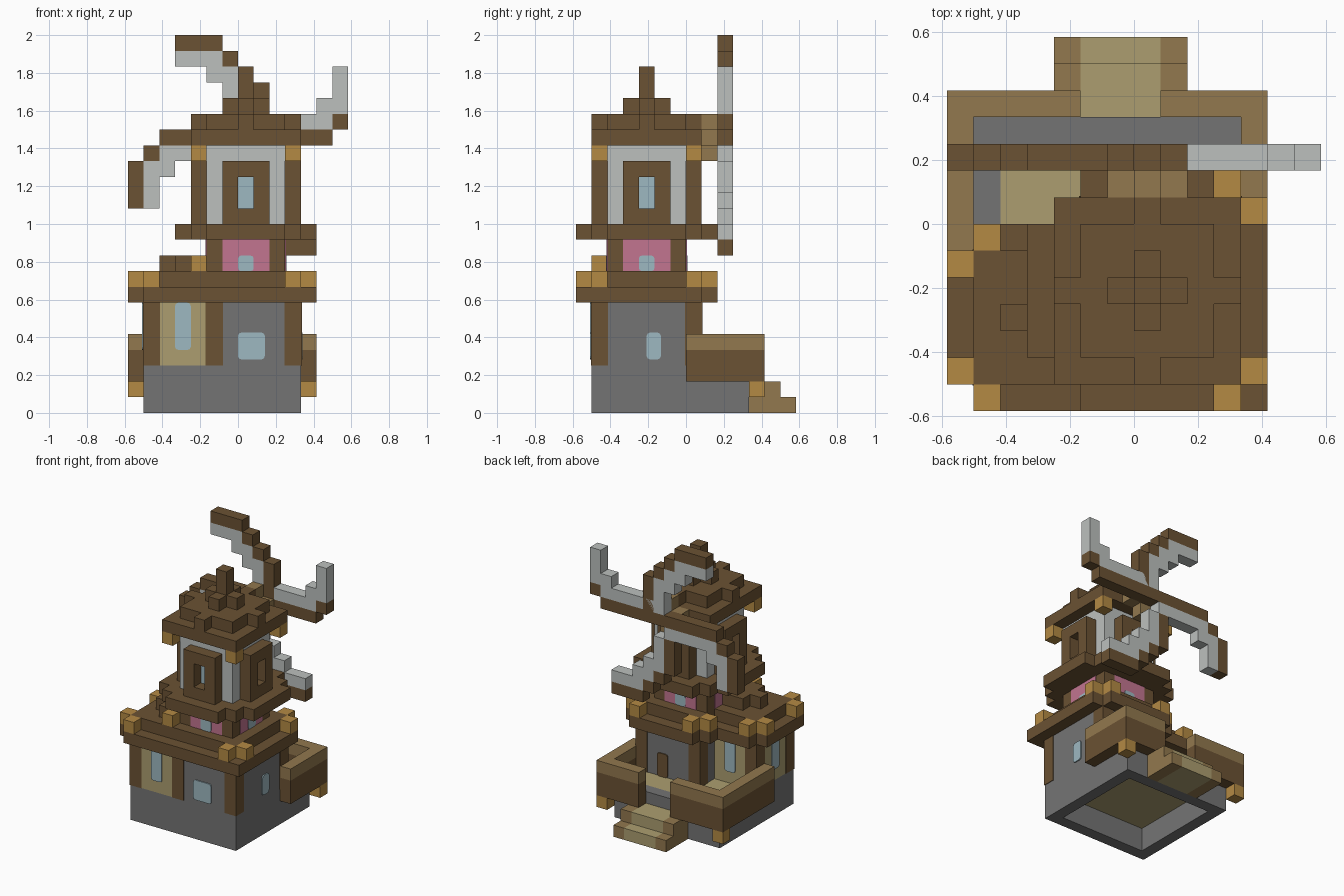
import bpy
import bmesh
from mathutils import Vector

if "Cube" in bpy.data.objects:
    bpy.data.objects.remove(bpy.data.objects["Cube"])

UNIT = 1 / 12  # everything is laid out in whole blocks


def linear(value):
    value /= 255
    return value / 12.92 if value < 0.04 else ((value + 0.055) / 1.055) ** 2.4


def material(name, red, green, blue):
    mat = bpy.data.materials.new(name)
    mat.use_nodes = True
    color = (linear(red), linear(green), linear(blue), 1)
    mat.diffuse_color = color
    mat.node_tree.nodes["Principled BSDF"].inputs["Base Color"].default_value = color
    return mat


brown = material("dark wood", 107, 82, 51)
tan = material("tan wood", 146, 120, 78)
gold = material("golden wood", 180, 138, 68)
khaki = material("pale planks", 172, 158, 112)
stone = material("grey stone", 116, 116, 116)
cloth = material("light grey", 188, 192, 190)
pink = material("pink plaster", 194, 117, 144)
glass = material("pale blue glass", 158, 184, 193)


def part(name, mat, boxes, chamfer_axis=None):
    """Join boxes (low corner, high corner) in one object."""
    bm = bmesh.new()
    for low, high in boxes:
        low, high = Vector(low), Vector(high)
        verts = bmesh.ops.create_cube(bm, size=1)["verts"]
        for v in verts:
            v.co = [UNIT * (a + (b - a) * (c + 0.5)) for a, b, c in zip(low, high, v.co)]
    if chamfer_axis is not None:
        edges = [e for e in bm.edges
                 if abs((e.verts[0].co - e.verts[1].co).normalized()[chamfer_axis]) > 0.9]
        bmesh.ops.bevel(bm, geom=edges, offset=UNIT * 0.2, segments=2, profile=0.5,
                        affect='EDGES')
    mesh = bpy.data.meshes.new(name)
    bm.to_mesh(mesh)
    bm.free()
    mesh.materials.append(mat)
    obj = bpy.data.objects.new(name, mesh)
    bpy.context.scene.collection.objects.link(obj)
    return obj


def plate(name, mat, axis, side, plane, start, end, bottom, top, thick=0.09, chamfer=True):
    """Thin panel on a wall: axis is the wall normal, side its sign."""
    near, far = sorted((plane, plane + side * thick))
    if axis == 0:
        box = ((near, start, bottom), (far, end, top))
    else:
        box = ((start, near, bottom), (end, far, top))
    part(name, mat, [box], axis if chamfer else None)


def cell(x, y, z, height=1):
    return (x, y, z), (x + 1, y + 1, z + height)


def four_ways(boxes):
    """Repeat boxes by quarter turns about the tower axis."""
    result = []
    for low, high in boxes:
        for turn in range(4):
            result.append((low, high))
            low, high = ((-high[1] - 2, low[0] - 3, low[2]),
                         (-low[1] - 2, high[0] - 3, high[2]))
    return result


# Stone base, open underneath, with a plank floor
part("stone_base", stone, [
    ((-6, -6, 0), (4, -5, 3)), ((-6, 3, 0), (4, 4, 3)),
    ((-6, -5, 0), (-5, 3, 3)), ((3, -5, 0), (4, 3, 3))])
part("deck_floor", khaki, [((-5, -5, 2), (3, 3, 3))])

# Steps at the back with tan sides
part("step_treads", khaki, [((-2, 4, 0), (1, 7, 1)), ((-2, 4, 1), (1, 6, 2))])
for name, x in (("right", -3), ("left", 1)):
    part("step_side_" + name, tan, [((x, 4, 0), (x + 1, 7, 1)), ((x, 4, 1), (x + 1, 6, 2))])

# Balcony railing
rail_plan = [(-7, -2, -6, 5), (-6, 4, -2, 5), (1, 4, 4, 5), (4, 0, 5, 5)]
for name, mat, bottom, top in (("railing", brown, 2, 4), ("handrail", tan, 4, 5)):
    part(name, mat, [((x, y, bottom), (far_x, far_y, top)) for x, y, far_x, far_y in rail_plan])
part("railing_feet", gold, [cell(x, 4, 1) for x in (-7, 4)])

# Ground floor: main hall and side wing
part("hall_walls", stone, [((-2, -6, 3), (4, 1, 7))])
part("wing_walls", khaki, [((-6, -6, 3), (-2, -1, 7))])
proud = 0.05
part("corner_posts", brown, [
    ((x - proud, y - proud, 3), (x + 1 + proud, y + 1 + proud, 7))
    for x, y in ((-6, -6), (-6, -2), (-2, -6), (-2, 0), (3, -6), (3, 0))])
plate("hall_front_window", glass, 1, -1, -6, 0, 1.7, 3.4, 5.1)
plate("hall_side_window", glass, 0, 1, 4, -2.5, -1.6, 3.4, 5.1)
plate("back_door", brown, 1, 1, 1, 1, 2, 3, 5)
plate("wing_front_window", glass, 1, -1, -6, -4, -3, 4, 7)
plate("wing_back_window", glass, 1, 1, -1, -4, -3, 4, 7)
plate("wing_side_window", glass, 0, -1, -6, -4, -3, 4, 7)

# Lower roof: eaves, raised layer, wing ridge and golden corner blocks
part("lower_eaves", brown, [
    ((-6, -7, 7), (5, 0, 8)), ((-7, -6, 7), (-6, -1, 8)),
    ((-3, 0, 7), (5, 1, 8)), ((-2, 1, 7), (4, 2, 8))])
part("lower_roof", brown, [((-6, -6, 8), (4, -1, 9)), ((-2, -1, 8), (4, 1, 9))])
part("wing_ridge", brown, [((-5, -4, 9), (-2, -3, 10)), ((-4, -5, 9), (-2, -2, 10))])
part("roof_corner_blocks", gold, [cell(x, y, 8) for x, y in (
    (-6, -7), (-7, -6), (-7, -2), (-6, -1), (3, -7), (4, -6), (4, 0), (3, 1), (-3, 0), (-2, 1))])
part("roof_bracket", gold, [cell(-3, -6, 9)])

# Middle storey with pink panels and small windows
part("middle_storey", brown, [((-2, -5, 9), (3, 0, 11))])
for name, axis, side, plane, middle in (("front", 1, -1, -5, 0), ("back", 1, 1, 0, 0),
                                        ("right", 0, -1, -2, -3), ("left", 0, 1, 3, -3)):
    plate("pink_panel_" + name, pink, axis, side, plane, middle - 1, middle + 2, 9, 11,
          proud, False)
    plate("middle_window_" + name, glass, axis, side, plane, middle, middle + 1, 9, 10)
    # Glass set deep in the dormers of the storey above
    wall = plane
    plate("upper_window_" + name, glass, axis, side, wall, middle, middle + 1, 13, 15,
          proud, False)
part("gallery_floor", brown, [
    ((-3, -6, 11), (4, 1, 12)), ((-4, -5, 11), (5, 0, 12)), ((-2, -7, 11), (3, 2, 12))])

# Upper storey with a framed dormer on each side
part("upper_walls", cloth, [((-2, -5, 12), (3, 0, 17))])
part("dormer_frames", brown, four_ways([
    cell(-1, -6, 12, 4), cell(1, -6, 12, 4), cell(0, -6, 12), cell(0, -6, 15)]))
part("eave_brackets", gold, four_ways([cell(-3, -6, 16)]))

# Stepped top roof and spire
part("top_roof", brown, [
    ((-3, -6, 17), (4, 1, 18)), ((-2, -5, 18), (3, 0, 19)),
    ((-3, -3, 18), (4, -2, 19)), ((0, -6, 18), (1, 1, 19)),
    ((-1, -3, 19), (2, -2, 20)), ((0, -4, 19), (1, -1, 20))])
part("spire", brown, [cell(0, -3, 20, 2)])

# Sail axle and hub
part("axle_housing", tan, [((-1, 1, 17), (2, 2, 18)), ((0, 1, 16), (1, 2, 19))])
part("sail_hub", brown, [cell(0, 2, 17)])

# Sails: runs of blocks as (first x, last x, first z, last z)
upper_wood = [(-4, -2, 23, 23), (-1, -1, 22, 22), (0, 0, 21, 21), (1, 1, 18, 20)]
upper_cloth = [(-4, -2, 22, 22), (-2, -1, 21, 21), (-1, -1, 20, 20), (0, 0, 18, 20)]
side_wood = [(-7, -7, 13, 15), (-6, -6, 16, 16), (-5, -1, 17, 17)]
side_cloth = [(-6, -6, 13, 15), (-5, -5, 15, 16), (-4, -1, 16, 16)]


def sail(name, mat, runs):
    part(name, mat, [((x, 2, z), (last_x + 1, 3, last_z + 1)) for x, last_x, z, last_z in runs])


def half_turn(runs, height):
    turned = [(-b, -a, height - d, height - c) for a, b, c, d in runs]
    return [run for run in turned if run[1] < 7]


for kind, mat, upper, side in (("frame", brown, upper_wood, side_wood),
                               ("cloth", cloth, upper_cloth, side_cloth)):
    sail("upper_sail_" + kind, mat, upper)
    sail("right_sail_" + kind, mat, side)
    sail("lower_sail_" + kind, mat, half_turn(upper, 33))
    sail("left_sail_" + kind, mat, half_turn(side, 34))
